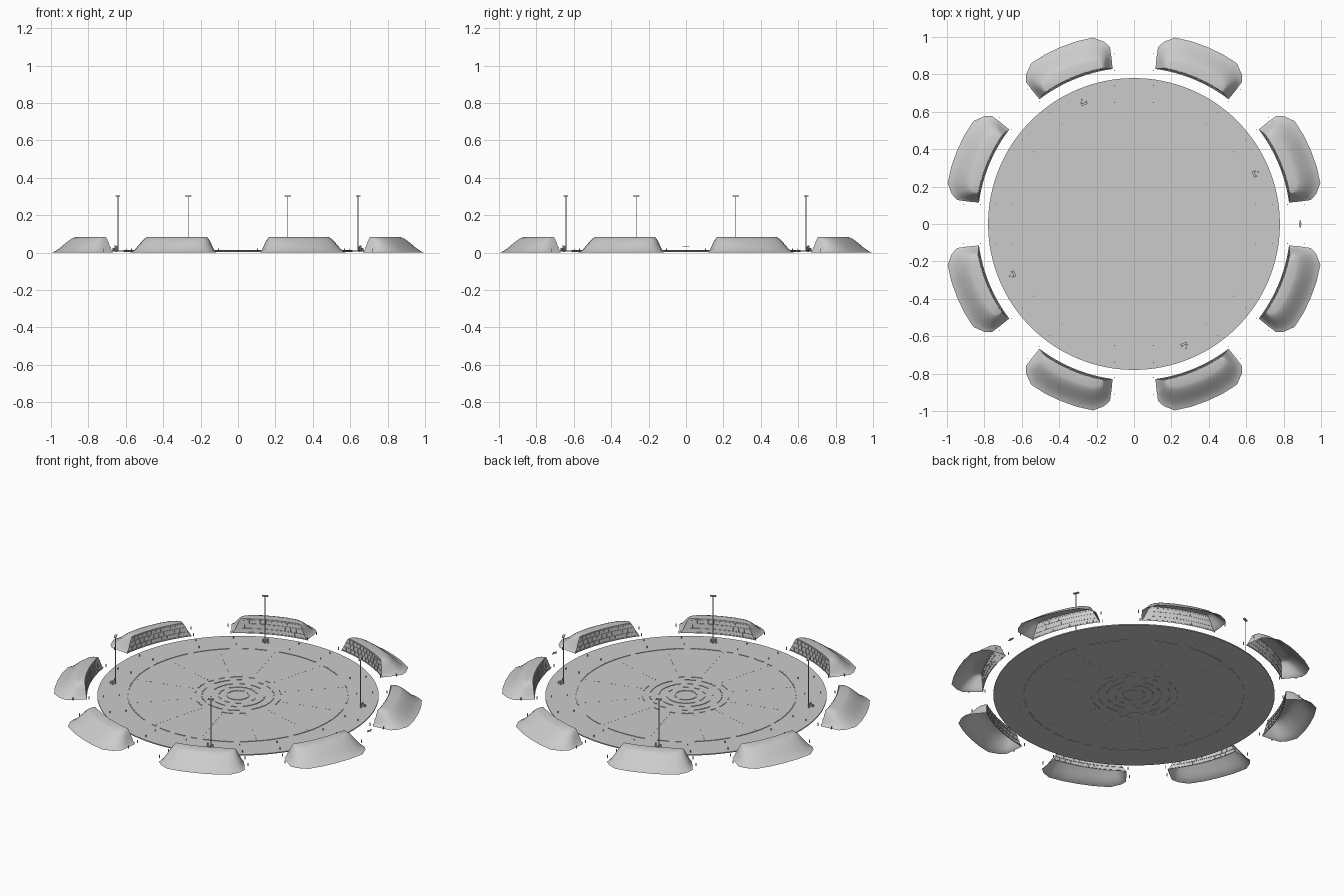
import bpy, bmesh, math, random
from mathutils import Matrix, Vector

cube = bpy.data.objects.get("Cube")
if cube:
    bpy.data.objects.remove(cube, do_unlink=True)
random.seed(4)

stone = bpy.data.materials.new("light_grey")
stone.use_nodes = True
stone.diffuse_color = (0.6, 0.6, 0.6, 1)
stone.node_tree.nodes["Principled BSDF"].inputs["Base Color"].default_value = (0.6, 0.6, 0.6, 1)


def finish(bm, name, smooth=False):
    me = bpy.data.meshes.new(name)
    bm.to_mesh(me)
    bm.free()
    me.materials.append(stone)
    ob = bpy.data.objects.new(name, me)
    bpy.context.collection.objects.link(ob)
    if smooth:
        bpy.ops.object.select_all(action='DESELECT')
        ob.select_set(True)
        bpy.context.view_layer.objects.active = ob
        bpy.ops.object.shade_smooth_by_angle(angle=math.radians(40))
    return ob


def polar(deg, r, z=0.0):
    a = math.radians(deg)
    return Vector((r * math.cos(a), r * math.sin(a), z))


def box(bm, pos, size, deg=0.0):
    m = (Matrix.Translation(pos) @ Matrix.Rotation(math.radians(deg), 4, 'Z')
         @ Matrix.Diagonal((*size, 1)))
    bmesh.ops.create_cube(bm, size=1, matrix=m)


def rod(bm, pos, r, h, sides=8):
    bmesh.ops.create_cone(bm, cap_ends=True, segments=sides, radius1=r, radius2=r, depth=h,
                          matrix=Matrix.Translation(Vector(pos) + Vector((0, 0, h / 2))))


def mirrored(half):
    return [(-a, r) for a, r in half] + [(a, r) for a, r in reversed(half[:-1])]


# Ground disc
bm = bmesh.new()
bmesh.ops.create_cone(bm, cap_ends=True, segments=128, radius1=0.78, radius2=0.78, depth=0.006,
                      matrix=Matrix.Translation((0, 0, 0.008)))
finish(bm, "arena_disc", True)

# Mounds: open-bottomed shell, sloped at the back and ends, steep curved wall inside
BASE = mirrored([(14.65, 0.838), (14.8, 0.90), (14.75, 0.955), (13.2, 0.987),
                 (10.15, 1.02), (5, 1.024), (0, 1.024)])
CREST = mirrored([(11.2, 0.850), (11.2, 0.862), (11, 0.875), (10, 0.887),
                  (8, 0.896), (4, 0.90), (0, 0.90)])
LEVELS, N, TOP = 8, len(BASE), 0.084


def level(k):
    s = k / LEVELS
    z = TOP * (0.35 * s + 0.65 * s * s * (3 - 2 * s))
    return s, z


def build_mound(index, mid):
    bm = bmesh.new()

    def strip(rows):
        grid = [[bm.verts.new(p) for p in row] for row in rows]
        for lo, hi in zip(grid, grid[1:]):
            for i in range(len(lo) - 1):
                bm.faces.new((lo[i], lo[i + 1], hi[i + 1], hi[i]))

    slope, wall = [], []
    for k in range(LEVELS + 1):
        s, z = level(k)
        pts = [(a + (c - a) * s, r + (q - r) * s) for (a, r), (c, q) in zip(BASE, CREST)]
        slope.append([polar(mid + a, r, z) for a, r in pts])
        end, r = pts[-1]
        wall.append([polar(mid - end + 2 * end * i / (N - 1), r, z) for i in range(N)])
    strip(slope)
    strip(wall)
    strip([wall[-1], slope[-1]])
    bmesh.ops.remove_doubles(bm, verts=bm.verts, dist=0.0005)
    bmesh.ops.dissolve_degenerate(bm, edges=bm.edges, dist=0.0001)
    bmesh.ops.recalc_face_normals(bm, faces=bm.faces)
    if sum((f.normal.z for f in bm.faces)) < 0:
        bmesh.ops.reverse_faces(bm, faces=bm.faces)
    finish(bm, f"mound_{index}", True)

    # Masonry ribs on the inner wall: courses with staggered joints
    bm = bmesh.new()
    for k in range(1, LEVELS + 1, 2):
        s, z = level(k)
        end, r = 14.65 - 3.45 * s, 0.838 + 0.012 * s - 0.001
        step = 2 * end / 12
        for i in range(12):
            a = mid - end + step * (i + 0.5)
            box(bm, polar(a, r, z), (0.004, r * math.radians(step) * 1.02, 0.002), a)
            if k < LEVELS - 1 and 0 < i < 11:
                b = a + step * (0.5 if k % 4 == 1 else 0)
                box(bm, polar(b, r + 0.001, z + 0.011), (0.004, 0.002, 0.022), b)
    finish(bm, f"wall_ribs_{index}")


for n in range(8):
    build_mound(n + 1, 22.5 + 45 * n)

# Broken kerb rings: outer circle and the central maze
bm = bmesh.new()
for radius, count, fill in ((0.61, 110, 0.8), (0.06, 14, 0.85), (0.105, 20, 0.7),
                            (0.15, 28, 0.75), (0.20, 38, 0.75), (0.24, 44, 0.45)):
    for i in range(count):
        if random.random() < fill:
            a = 360 * i / count
            box(bm, polar(a, radius, 0.008),
                (0.006, 2 * math.pi * radius / count * 0.92, 0.012), a)
finish(bm, "kerb_rings")

# Dotted radial lines
bm = bmesh.new()
for n in range(12):
    for i in range(14):
        box(bm, polar(15 + 30 * n, 0.265 + 0.025 * i, 0.008), (0.006, 0.002, 0.008), 15 + 30 * n)
finish(bm, "radial_markers")

# Short posts flanking the eight gaps
bm = bmesh.new()
for n in range(8):
    turn = Matrix.Rotation(math.radians(45 * n), 3, 'Z')
    for side in (-0.105, 0.105):
        for dist in (0.65, 0.74, 0.82, 0.91):
            rod(bm, turn @ Vector((dist, side, 0.004)), 0.0025, 0.018, 6)
finish(bm, "gap_posts")

# Tall masts with a crossbar head and a cluster of small stones at the foot
for n in range(4):
    a = 22.5 + 90 * n
    bm = bmesh.new()
    foot = polar(a, 0.695, 0.008)
    rod(bm, foot, 0.0022, 0.294)
    box(bm, foot + Vector((0, 0, 0.294)), (0.012, 0.034, 0.006), a)
    for da, dr, h in ((-1.2, 0.008, 0.03), (1.0, 0.012, 0.025), (0.2, 0.026, 0.018)):
        p = polar(a + da, 0.695 + dr, 0.008 + h / 2)
        box(bm, p, (0.008, 0.008, h), a + 20)
    finish(bm, f"mast_{n + 1}")

# Small hovering marker in the gap on the left side
bm = bmesh.new()
box(bm, (0.89, 0, 0.032), (0.008, 0.04, 0.003))
box(bm, (0.89, 0, 0.032), (0.018, 0.008, 0.004))
finish(bm, "hovering_marker")
